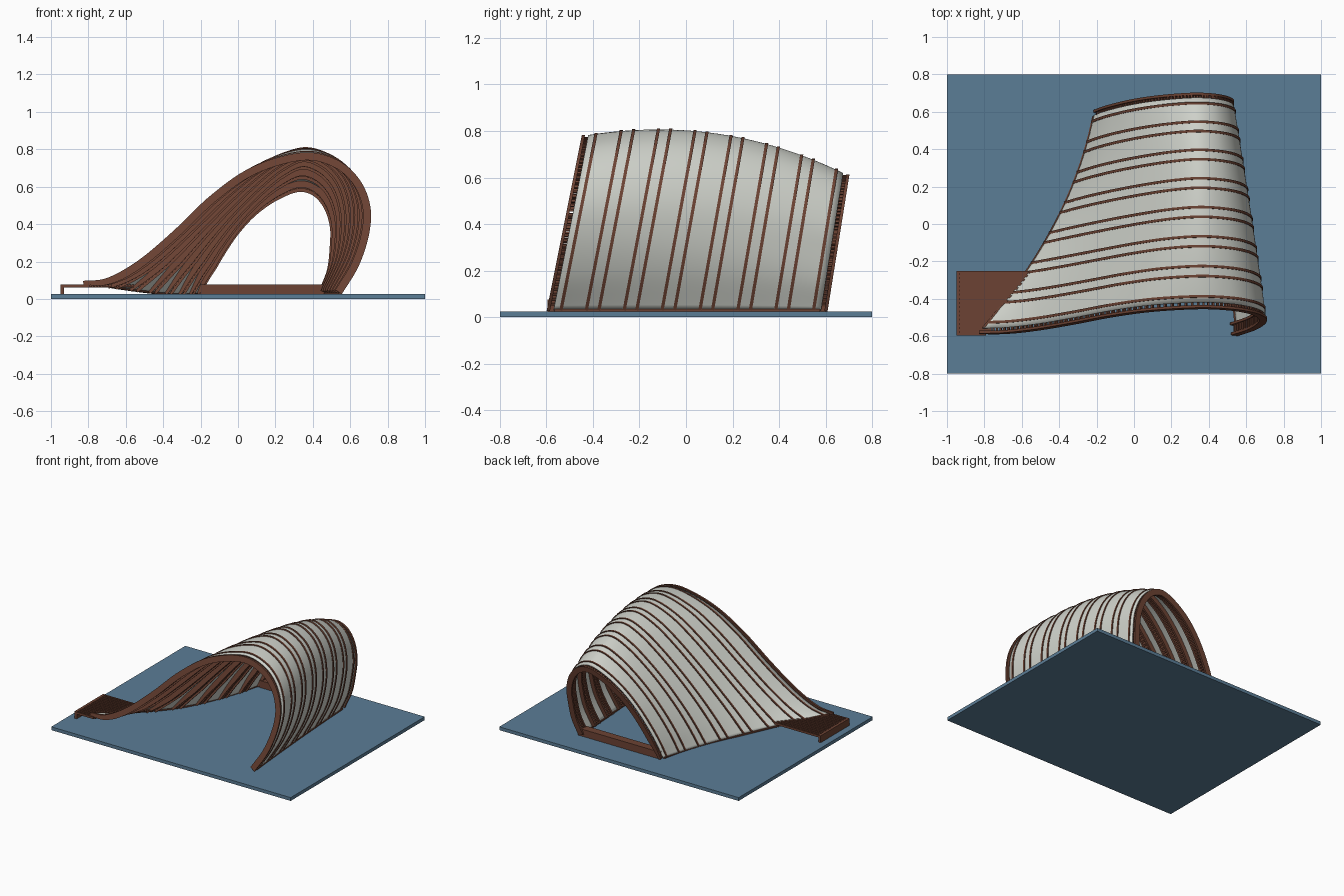
import bpy
from mathutils import Vector

cube = bpy.data.objects.get("Cube")
if cube:
    bpy.data.objects.remove(cube, do_unlink=True)


def material(name, rgb):
    m = bpy.data.materials.new(name)
    m.use_nodes = True
    m.diffuse_color = (*rgb, 1)
    m.node_tree.nodes["Principled BSDF"].inputs["Base Color"].default_value = (*rgb, 1)
    return m


BLUE = material("slate blue", (0.105, 0.205, 0.305))
BROWN = material("timber brown", (0.15, 0.055, 0.033))
WHITE = material("pale canvas", (0.62, 0.64, 0.59))

# Arch outlines (x, z) at the front, middle and back of the vault
FRONT = [(-.83, .09), (-.70, .105), (-.53, .2), (-.34, .36), (-.14, .55), (.08, .70), (.34, .775),
         (.52, .74), (.64, .64), (.70, .5), (.695, .35), (.64, .18), (.55, .03)]
MIDDLE = [(-.42, .03), (-.33, .16), (-.22, .3), (-.08, .46), (.07, .61), (.21, .725), (.35, .785),
          (.48, .74), (.57, .64), (.615, .5), (.615, .35), (.58, .2), (.50, .03)]
BACK = [(-.21, .03), (-.17, .13), (-.11, .24), (-.03, .36), (.07, .47), (.19, .555), (.32, .605),
        (.42, .58), (.49, .50), (.525, .39), (.525, .28), (.51, .15), (.465, .03)]
STEPS = 84


def arch(y):
    """Smooth section (position, outward normal) whose foot stands at y."""
    t = (y + 0.6) / 1.2
    wa, wb, wc = (1 - t) * (1 - 2 * t), 4 * t * (1 - t), t * (2 * t - 1)
    pts = [wa * Vector(a) + wb * Vector(b) + wc * Vector(c)
           for a, b, c in zip(FRONT, MIDDLE, BACK)]
    pts = [2 * pts[0] - pts[1]] + pts + [2 * pts[-1] - pts[-2]]
    out = []
    for i in range(STEPS + 1):
        f = i / STEPS * (len(FRONT) - 1)
        k = min(int(f), len(FRONT) - 2)
        s = f - k
        a, b, c, d = pts[k:k + 4]
        p = b + 0.5 * s * (c - a + s * (2 * a - 5 * b + 4 * c - d + s * (3 * (b - c) + d - a)))
        g = c - a + 2 * s * (2 * a - 5 * b + 4 * c - d) + 3 * s * s * (3 * (b - c) + d - a)
        g.normalize()
        out.append((p, Vector((-g.y, g.x))))
    return out


def lift(p, y):
    """Place a section point on its leaning plane."""
    z = max(p.y, 0.02)
    return Vector((p.x, y + (0.2 - 0.033 * (y + 0.6)) * z, z))


def build(name, verts, faces, mat):
    me = bpy.data.meshes.new(name)
    me.from_pydata(verts, [], faces)
    me.materials.append(mat)
    ob = bpy.data.objects.new(name, me)
    bpy.context.collection.objects.link(ob)
    return ob


def sweep(name, rings, mat):
    """Closed tube through four-cornered rings."""
    verts = [v for r in rings for v in r]
    faces = [(3, 2, 1, 0), tuple(len(verts) - 4 + j for j in range(4))]
    for i in range(len(rings) - 1):
        for j in range(4):
            a, b = 4 * i + j, 4 * i + (j + 1) % 4
            faces.append((a, b, b + 4, a + 4))
    return build(name, verts, faces, mat)


def box(name, x, y, z, mat):
    ring = lambda h: [Vector((x[0], y[0], h)), Vector((x[1], y[0], h)),
                      Vector((x[1], y[1], h)), Vector((x[0], y[1], h))]
    return sweep(name, [ring(z[0]), ring(z[1])], mat)


def rib_ring(sec, i, y, half, outer, inner):
    p, n = sec[i]
    taper = min(1, 0.4 + 5 * i / STEPS)
    return [lift(p + n * outer, y - half), lift(p + n * outer, y + half),
            lift(p - n * inner * taper, y + half), lift(p - n * inner * taper, y - half)]


# Ground slab
box("ground_slab", (-1, 1), (-.8, .8), (0, .025), BLUE)

# Canvas skin
rows = [arch(-.575 + 1.15 * r / 28) for r in range(29)]
verts = [lift(p, -.575 + 1.15 * r / 28) for r, row in enumerate(rows) for p, n in row]
W = STEPS + 1
faces = [(r * W + i, r * W + i + 1, (r + 1) * W + i + 1, (r + 1) * W + i)
         for r in range(28) for i in range(STEPS)]
skin = build("canvas_skin", verts, faces, WHITE)
for poly in skin.data.polygons:
    poly.use_smooth = True
solid = skin.modifiers.new("thickness", "SOLIDIFY")
solid.thickness = 0.005
solid.offset = 0

# Twin ribs joined by short rungs
for n in range(8):
    centre = -.57 + n * 1.14 / 7
    for side, label in ((-1, "front"), (1, "back")):
        y = centre + side * .027
        sec = arch(y)
        rings = [rib_ring(sec, i, y, .007, .007, .035) for i in range(W)]
        sweep(f"rib_{n + 1}_{label}", rings, BROWN)
    sec = arch(centre)
    verts, faces = [], []
    for i in range(1, STEPS):
        p, nor = sec[i]
        tan = Vector((nor.y, -nor.x)) * .0055
        base = len(verts)
        taper = min(1, 0.4 + 5 * i / STEPS)
        for y in (centre - .022, centre + .022):
            # Follow the neighbouring rib so rungs meet both sides
            q = p + (Vector((0, 0)))
            for d, s in ((-.008, -1), (-.008, 1), (-.03 * taper, 1), (-.03 * taper, -1)):
                verts.append(lift(q + nor * d + tan * s, y))
        faces += [tuple(base + k for k in f) for f in
                  ((0, 1, 2, 3), (7, 6, 5, 4), (0, 4, 5, 1), (1, 5, 6, 2), (2, 6, 7, 3), (3, 7, 4, 0))]
    build(f"rungs_{n + 1}", verts, faces, BROWN)

# Sill rails under both edges of the skin
for name, idx in (("left_side_sill", STEPS), ("right_side_sill", 0)):
    rings = []
    for k in range(25):
        y = -.57 + 1.14 * k / 24
        c = lift(arch(y)[idx][0], y)
        rings.append([c + Vector((dx, 0, dz)) for dx, dz in
                      ((-.008, -.006), (.008, -.006), (.008, .005), (-.008, .005))])
    sweep(name, rings, BROWN)

# Back threshold beam
box("back_threshold", (-.2, .46), (.54, .6), (.025, .078), BROWN)

# Slatted deck, cut along the slanted edge of the skin
COUNT = 31
for k in range(COUNT):
    y0 = -.595 + .345 * k / COUNT
    y1 = y0 + .345 / COUNT
    end = -.81 + (y0 + .595) / .345 * .26
    top = .068 if k % 2 else .076
    box(f"deck_slat_{k + 1}", (-.935, end + .02), (y0, y1), (.06, top), BROWN)
box("deck_end_board", (-.95, -.93), (-.595, -.25), (.025, .077), BROWN)
